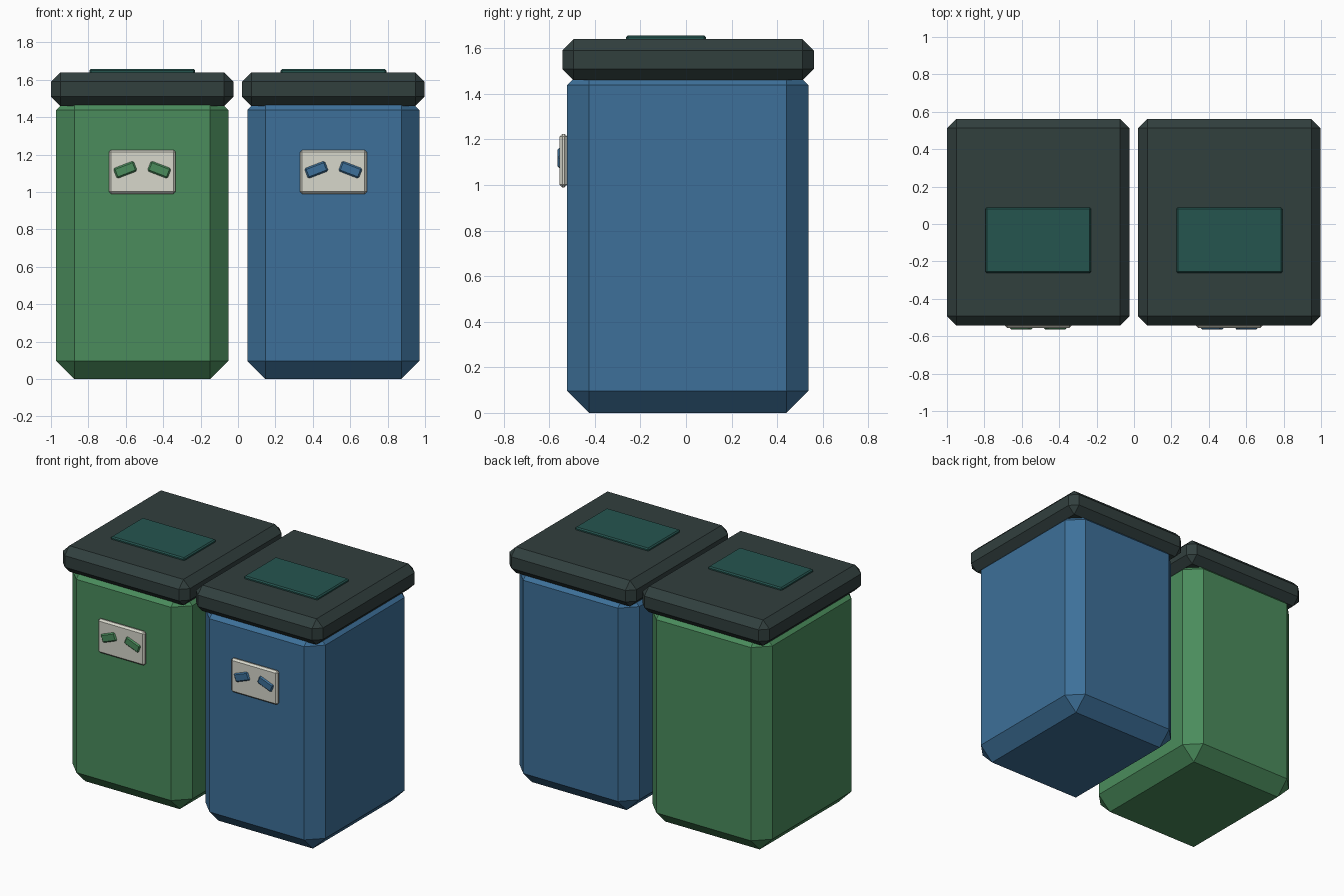
import bpy
import bmesh
from math import radians
from mathutils import Matrix, Vector

default = bpy.data.objects.get("Cube")
if default:
    bpy.data.objects.remove(default, do_unlink=True)


def material(name, rgb):
    mat = bpy.data.materials.new(name)
    mat.use_nodes = True
    color = (*rgb, 1)
    mat.diffuse_color = color
    bsdf = next(n for n in mat.node_tree.nodes if n.type == "BSDF_PRINCIPLED")
    bsdf.inputs["Base Color"].default_value = color
    return mat


def chamfered_box(name, low, high, chamfer, mat, tilt=0):
    """Flat-shaded box with every edge cut once, tilted about the y axis."""
    low, high = Vector(low), Vector(high)
    bm = bmesh.new()
    bmesh.ops.create_cube(bm, size=1, matrix=Matrix.Diagonal((*(high - low), 1)))
    bmesh.ops.bevel(bm, geom=bm.edges[:], offset=chamfer, segments=1,
                    affect="EDGES", clamp_overlap=True)
    mesh = bpy.data.meshes.new(name)
    bm.to_mesh(mesh)
    bm.free()
    mesh.materials.append(mat)
    obj = bpy.data.objects.new(name, mesh)
    obj.location = (low + high) / 2
    obj.rotation_euler.y = radians(tilt)
    bpy.context.collection.objects.link(obj)
    return obj


green = material("bin green", (0.069, 0.263, 0.107))
blue = material("bin blue", (0.047, 0.162, 0.319))
charcoal = material("lid charcoal", (0.031, 0.050, 0.048))
teal = material("lid panel teal", (0.018, 0.089, 0.078))
ivory = material("label ivory", (0.68, 0.68, 0.597))


def build_bin(prefix, x, paint):
    # Body, with its upper chamfer running up under the lid
    chamfered_box(prefix + "_body", (x - .46, -.523, 0), (x + .46, .538, 1.535), .097, paint)
    # Lid and the thin panel on top of it
    chamfered_box(prefix + "_lid", (x - .488, -.543, 1.46), (x + .488, .562, 1.64), .05, charcoal)
    chamfered_box(prefix + "_lid_panel", (x - .283, -.263, 1.632), (x + .283, .088, 1.657), .008, teal)
    # Front label with two mirrored slanted marks
    chamfered_box(prefix + "_label", (x - .179, -.555, .99), (x + .179, -.522, 1.225), .012, ivory)
    for side, name in ((-1, "right"), (1, "left")):
        mx = x + side * .091
        chamfered_box(f"{prefix}_{name}_mark", (mx - .058, -.563, 1.09),
                      (mx + .058, -.545, 1.148), .008, paint, tilt=side * 21)


build_bin("green_bin", -.512, green)
build_bin("blue_bin", .51, blue)
